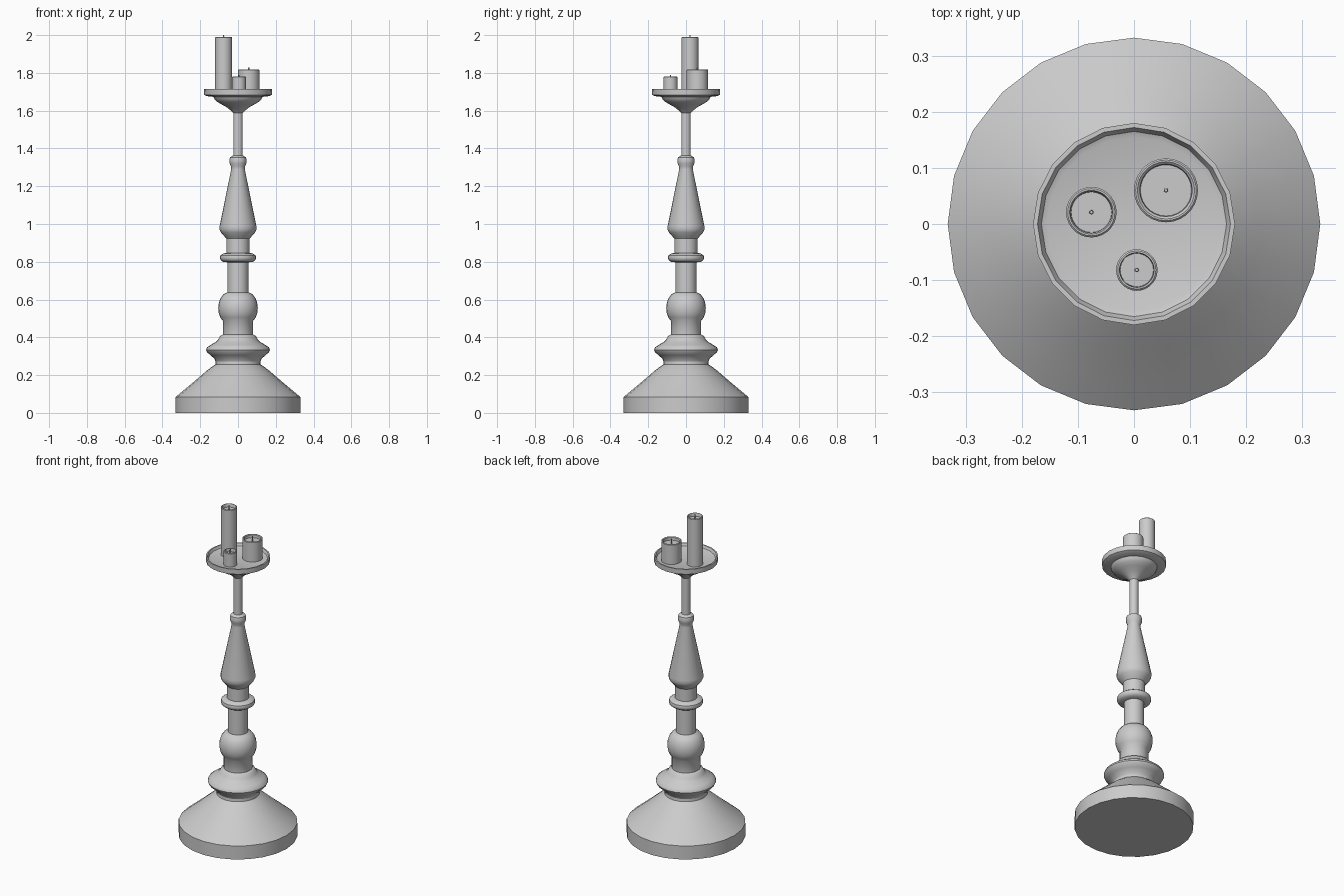
import bpy, bmesh, math


def lathe(name, profile, sides, center=(0, 0)):
    """Revolve (radius, z) points around a vertical axis and cap both ends."""
    bm = bmesh.new()
    rings = []
    for r, z in profile:
        rings.append([bm.verts.new((center[0] + r * math.cos(2 * math.pi * i / sides),
                                    center[1] + r * math.sin(2 * math.pi * i / sides), z))
                      for i in range(sides)])
    for a, b in zip(rings, rings[1:]):
        for i in range(sides):
            j = (i + 1) % sides
            bm.faces.new((a[i], a[j], b[j], b[i]))
    bm.faces.new(rings[0][::-1])
    bm.faces.new(rings[-1])
    bmesh.ops.recalc_face_normals(bm, faces=bm.faces)
    mesh = bpy.data.meshes.new(name)
    bm.to_mesh(mesh)
    bm.free()
    ob = bpy.data.objects.new(name, mesh)
    bpy.context.collection.objects.link(ob)
    bpy.ops.object.select_all(action='DESELECT')
    ob.select_set(True)
    bpy.context.view_layer.objects.active = ob
    bpy.ops.object.shade_smooth_by_angle(angle=math.radians(40))
    return ob


# Flared foot
lathe("base", [(0.332, 0), (0.332, 0.083), (0.285, 0.122), (0.225, 0.172),
               (0.17, 0.22), (0.14, 0.243), (0.12, 0.257), (0.118, 0.285)], 24)

# Collar ring above the foot
lathe("base_collar", [(0.118, 0.27), (0.125, 0.287), (0.145, 0.305), (0.163, 0.32),
                      (0.169, 0.333), (0.165, 0.346), (0.145, 0.36), (0.118, 0.375),
                      (0.104, 0.39), (0.095, 0.407), (0.081, 0.415)], 24)

# Turned lower stem with ball and ring
ball = [(0.08, 0.41), (0.08, 0.487), (0.094, 0.505), (0.102, 0.53), (0.105, 0.555),
        (0.102, 0.58), (0.094, 0.605), (0.078, 0.627), (0.056, 0.638)]
ring = [(0.056, 0.797), (0.08, 0.8), (0.093, 0.81), (0.096, 0.822),
        (0.093, 0.834), (0.08, 0.843), (0.062, 0.847)]
lathe("lower_stem", ball + ring + [(0.062, 0.93)], 24)

# Tapered upper stem, bead and thin rod
taper = [(0.062, 0.922), (0.07, 0.932), (0.09, 0.955), (0.097, 0.97), (0.097, 0.99),
         (0.036, 1.29)]
bead = [(0.037, 1.305), (0.044, 1.32), (0.046, 1.337), (0.042, 1.353), (0.025, 1.363)]
lathe("upper_stem", taper + bead + [(0.025, 1.6)], 24)

# Candle dish with recessed floor
lathe("dish", [(0.025, 1.587), (0.035, 1.598), (0.06, 1.618), (0.09, 1.635), (0.115, 1.65),
               (0.125, 1.662), (0.13, 1.673), (0.165, 1.677), (0.179, 1.684), (0.18, 1.715),
               (0.172, 1.715), (0.165, 1.7), (0.155, 1.696)], 20)

# Candles: name, centre, radius, top height
for name, c, r, top in (("tall", (-0.076, 0.021), 0.045, 1.99),
                        ("wide", (0.057, 0.06), 0.057, 1.818),
                        ("small", (0.005, -0.082), 0.037, 1.78)):
    lathe(name + "_candle", [(r, 1.69), (r, top - 0.003), (r - 0.003, top), (r - 0.006, top),
                             (r * 0.82, top - 0.004), (r * 0.8, top - 0.02)], 28, c)
    lathe(name + "_wick", [(0.004, top - 0.025), (0.003, top + 0.01)], 8, c)
